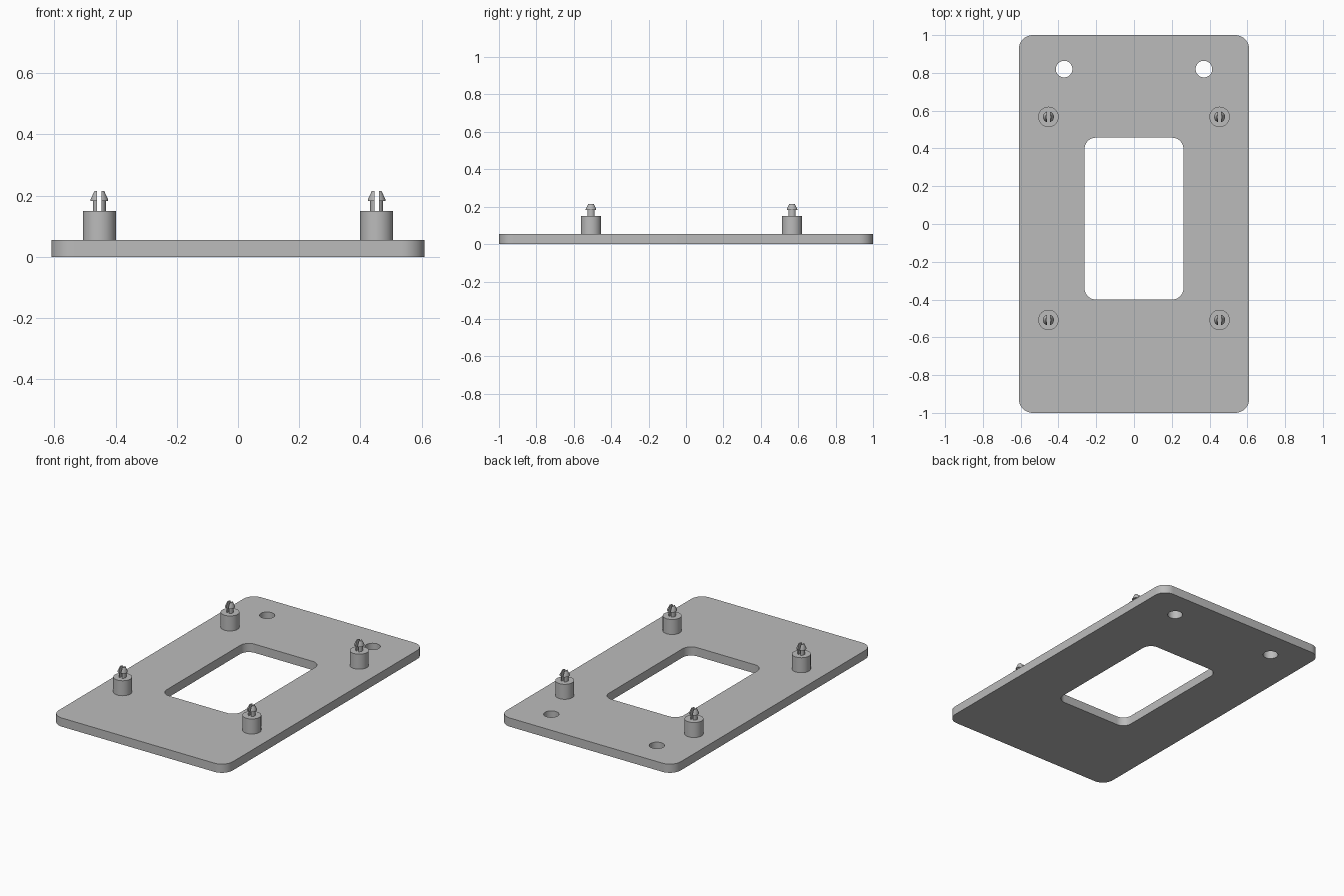
import bpy
import bmesh
from math import acos, cos, sin, pi, radians

cube = bpy.data.objects.get("Cube")
if cube:
    bpy.data.objects.remove(cube, do_unlink=True)

PLATE_TOP = 0.055
POST_TOP = 0.15

grey = bpy.data.materials.new("plain grey")
grey.use_nodes = True
colour = (0.5, 0.5, 0.5, 1)
grey.diffuse_color = colour
grey.node_tree.nodes["Principled BSDF"].inputs["Base Color"].default_value = colour


def arc(cx, cy, r, start, end, steps):
    angles = [start + (end - start) * i / steps for i in range(steps + 1)]
    return [(cx + r * cos(a), cy + r * sin(a)) for a in angles]


def rounded_rect(x0, x1, y0, y1, r):
    corners = [(x1 - r, y1 - r), (x0 + r, y1 - r), (x0 + r, y0 + r), (x1 - r, y0 + r)]
    points = []
    for i, (cx, cy) in enumerate(corners):
        points += arc(cx, cy, r, i * pi / 2, (i + 1) * pi / 2, 10)
    return points


def circle(cx, cy, r, steps=40):
    return arc(cx, cy, r, 0, 2 * pi, steps)[:-1]


def finish(obj):
    obj.data.materials.clear()
    obj.data.materials.append(grey)
    bpy.ops.object.select_all(action="DESELECT")
    obj.select_set(True)
    bpy.context.view_layer.objects.active = obj
    bpy.ops.object.shade_smooth_by_angle(angle=radians(30))


def extruded_outline(name, outlines, z0, z1):
    """Solid from a closed outline; further outlines become holes."""
    curve = bpy.data.curves.new(name, "CURVE")
    curve.dimensions = "2D"
    curve.fill_mode = "BOTH"
    curve.extrude = (z1 - z0) / 2
    for outline in outlines:
        spline = curve.splines.new("POLY")
        spline.points.add(len(outline) - 1)
        for point, (x, y) in zip(spline.points, outline):
            point.co = (x, y, 0, 1)
        spline.use_cyclic_u = True
    source = bpy.data.objects.new(name, curve)
    bpy.context.collection.objects.link(source)
    bpy.context.view_layer.update()
    mesh = bpy.data.meshes.new_from_object(source.evaluated_get(bpy.context.evaluated_depsgraph_get()))
    bpy.data.objects.remove(source, do_unlink=True)
    bm = bmesh.new()
    bm.from_mesh(mesh)
    bmesh.ops.remove_doubles(bm, verts=bm.verts, dist=0.0001)
    bmesh.ops.translate(bm, verts=bm.verts, vec=(0, 0, (z0 + z1) / 2))
    bmesh.ops.recalc_face_normals(bm, faces=bm.faces)
    bm.to_mesh(mesh)
    bm.free()
    obj = bpy.data.objects.new(name, mesh)
    bpy.context.collection.objects.link(obj)
    finish(obj)


def clip_pin(name, cx, cy):
    """Split barbed pin: two mirrored prongs with a slot between them."""
    profile = [(0.021, POST_TOP - 0.002), (0.021, 0.183), (0.029, 0.183),
               (0.029, 0.187), (0.016, 0.215)]
    half_slot = 0.0075
    bm = bmesh.new()
    for side in (-1, 1):
        rings = []
        for r, z in profile:
            a = acos(half_slot / r)
            rings.append([bm.verts.new((cx + side * x, cy + y, z))
                          for x, y in arc(0, 0, r, -a, a, 16)])
        for low, high in zip(rings, rings[1:]):
            for i in range(len(low)):
                j = (i + 1) % len(low)
                bm.faces.new((low[i], low[j], high[j], high[i]))
        bm.faces.new(rings[0])
        bm.faces.new(rings[-1])
    bmesh.ops.recalc_face_normals(bm, faces=bm.faces)
    mesh = bpy.data.meshes.new(name)
    bm.to_mesh(mesh)
    bm.free()
    obj = bpy.data.objects.new(name, mesh)
    bpy.context.collection.objects.link(obj)
    finish(obj)


# Base plate with central window and two mounting holes
extruded_outline("base_plate", [
    rounded_rect(-0.61, 0.61, -1, 1, 0.075),
    rounded_rect(-0.262, 0.262, -0.4, 0.457, 0.06),
    circle(-0.37, 0.82, 0.044),
    circle(0.37, 0.82, 0.044),
], 0, PLATE_TOP)

# Four standoffs, each topped by a clip pin
for side, x in (("right", -0.453), ("left", 0.453)):
    for end, y in (("front", -0.508), ("back", 0.567)):
        extruded_outline(f"{end}_{side}_standoff", [circle(x, y, 0.054)], PLATE_TOP, POST_TOP)
        clip_pin(f"{end}_{side}_clip_pin", x, y)
